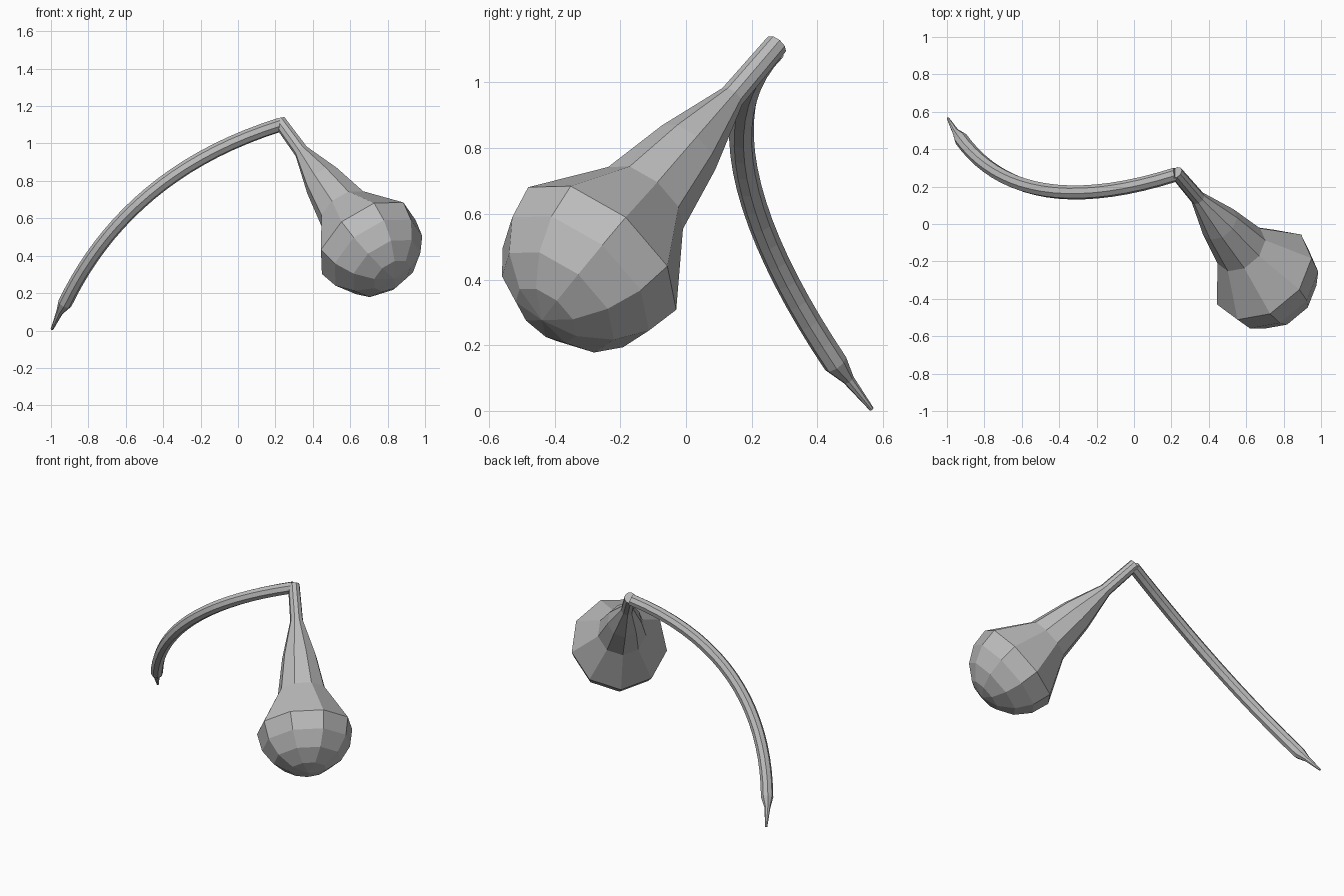
import bpy, bmesh, math
from mathutils import Vector
from mathutils.geometry import interpolate_bezier

cube = bpy.data.objects.get("Cube")
if cube:
    bpy.data.objects.remove(cube, do_unlink=True)

grey = bpy.data.materials.new("plain grey")
grey.use_nodes = True
colour = (0.5, 0.5, 0.5, 1)
grey.diffuse_color = colour
grey.node_tree.nodes["Principled BSDF"].inputs["Base Color"].default_value = colour


def sweep(name, centres, radii, sides, ref):
    """Loft flat-sided rings along a path and close both ends."""
    bm = bmesh.new()
    rings = []
    for i, (centre, radius) in enumerate(zip(centres, radii)):
        before, after = centres[max(i - 1, 0)], centres[min(i + 1, len(centres) - 1)]
        tangent = (after - before).normalized()
        u = (ref - tangent * ref.dot(tangent)).normalized()
        v = tangent.cross(u)
        angles = [math.tau * k / sides for k in range(sides)]
        rings.append([bm.verts.new(centre + radius * (u * math.cos(a) + v * math.sin(a)))
                      for a in angles])
    for low, high in zip(rings, rings[1:]):
        for k in range(sides):
            n = (k + 1) % sides
            bm.faces.new((low[k], low[n], high[n], high[k]))
    bm.faces.new(rings[0])
    bm.faces.new(rings[-1])
    bmesh.ops.remove_doubles(bm, verts=bm.verts, dist=0.0005)
    bmesh.ops.recalc_face_normals(bm, faces=bm.faces)
    mesh = bpy.data.meshes.new(name)
    bm.to_mesh(mesh)
    bm.free()
    mesh.materials.append(grey)
    obj = bpy.data.objects.new(name, mesh)
    bpy.context.collection.objects.link(obj)
    return obj


# Bulb: slim neck flaring into a half-ball, all along one slanted axis
top = Vector((0.225, 0.275, 1.115))
ball = Vector((0.69, -0.27, 0.475))
axis = (ball - top).normalized()
length = (ball - top).length
ball_radius = 0.297
profile = [(0, 0.036), (0.24, 0.04), (0.48, 0.107), (0.715, 0.15)]
steps = 4
for s in range(steps + 1):
    a = math.pi / 2 * s / steps
    profile.append((length + ball_radius * math.sin(a),
                    max(ball_radius * math.cos(a), 0.00001)))
sweep("bulb", [top + axis * t for t, r in profile], [r for t, r in profile],
      9, Vector((0.2, -0.085, 0.21)))

# Stem: arched rod ending in a thin pointed tip
path = interpolate_bezier(Vector((0.225, 0.265, 1.1)), Vector((-0.373, 0.075, 0.914)),
                          Vector((-0.727, 0.18, 0.556)), Vector((-0.925, 0.455, 0.145)), 20)
radii = [0.038] * len(path)
path += [Vector((-0.955, 0.495, 0.095)), Vector((-0.995, 0.565, 0.006))]
radii += [0.018, 0.007]
sweep("stem", path, radii, 8, Vector((0, 1, 0.2)))
